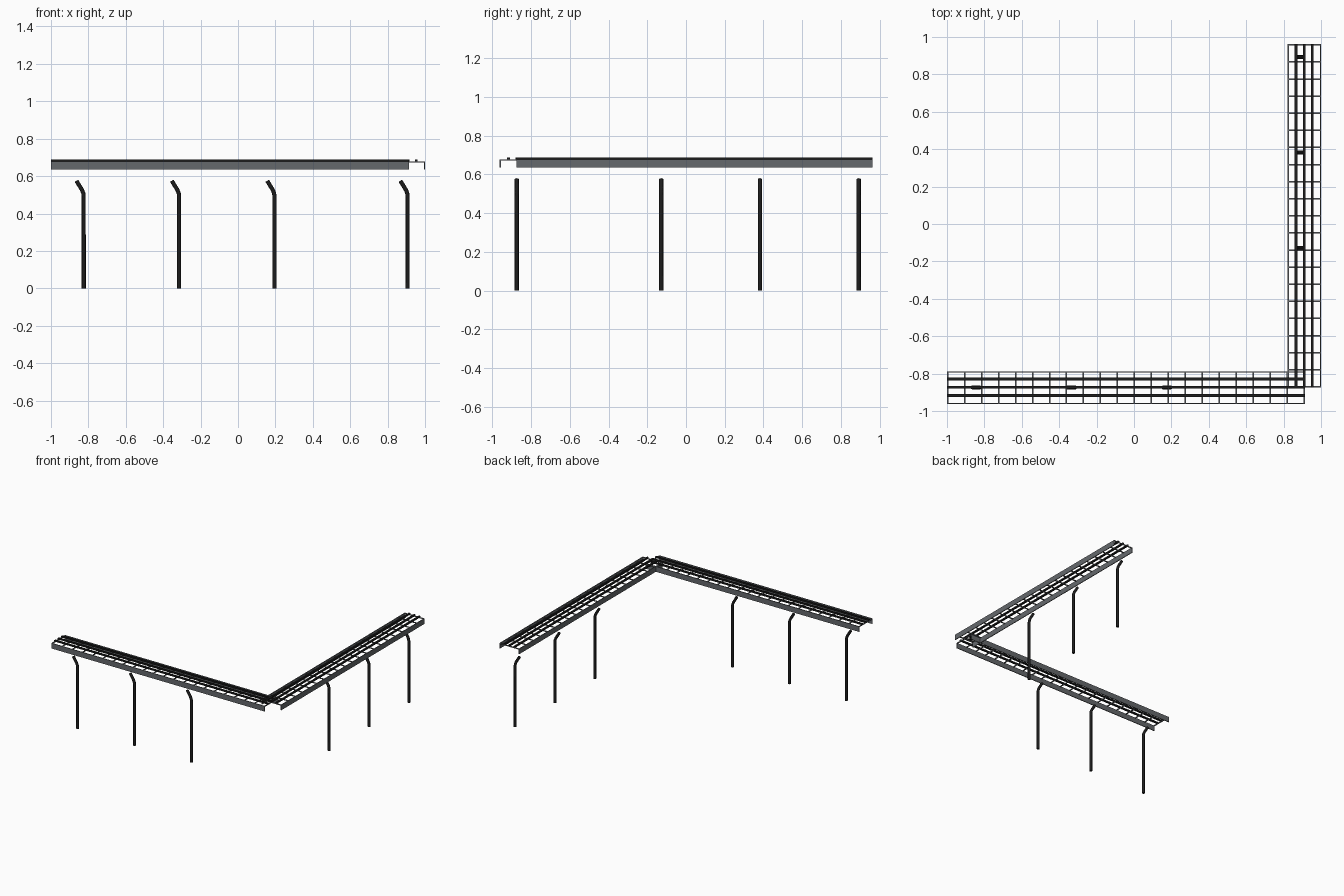
import bpy, bmesh
from mathutils import Vector

if "Cube" in bpy.data.objects:
    bpy.data.objects.remove(bpy.data.objects["Cube"], do_unlink=True)


def material(name, rgb):
    m = bpy.data.materials.new(name)
    m.use_nodes = True
    m.diffuse_color = (*rgb, 1)
    m.node_tree.nodes["Principled BSDF"].inputs["Base Color"].default_value = (*rgb, 1)
    return m


STEEL = material("grey steel", (0.13, 0.14, 0.15))
BLACK = material("black rubber", (0.012, 0.012, 0.012))


def finish(name, bm, mat):
    mesh = bpy.data.meshes.new(name)
    bm.to_mesh(mesh)
    bm.free()
    mesh.materials.append(mat)
    ob = bpy.data.objects.new(name, mesh)
    bpy.context.collection.objects.link(ob)
    return ob


def add_box(bm, lo, hi):
    lo, hi = Vector(lo), Vector(hi)
    geom = bmesh.ops.create_cube(bm, size=1)
    for v in geom["verts"]:
        v.co = (lo + hi) / 2 + Vector(a * b for a, b in zip(v.co, hi - lo))


# Trays: side plates, rungs and the long lines, along x or swapped along y
def tray(name, start, end, side_a, side_b, lines, rungs, swap):
    def box(bm, a0, a1, b0, b1, z0, z1):
        if swap:
            add_box(bm, (b0, a0, z0), (b1, a1, z1))
        else:
            add_box(bm, (a0, b0, z0), (a1, b1, z1))

    t = 0.006
    bm = bmesh.new()
    box(bm, start, end, side_a, side_a + t, 0.635, 0.678)
    box(bm, start, end, side_b - t, side_b, 0.635, 0.678)
    finish(name + "_side_plates", bm, STEEL)

    bm = bmesh.new()
    for i in range(rungs):
        a = start + (end - start - 0.008) * i / (rungs - 1)
        box(bm, a, a + 0.008, side_a, side_b, 0.672, 0.678)
    finish(name + "_rungs", bm, STEEL)

    bm = bmesh.new()
    for b in lines:
        box(bm, start, end, b - 0.007, b + 0.007, 0.677, 0.688)
    finish(name + "_long_lines", bm, BLACK)


tray("front_tray", -1.0, 0.913, -0.962, -0.788, (-0.917, -0.873, -0.829), 22, False)
tray("left_tray", -0.875, 0.962, 0.822, 1.0, (0.866, 0.910, 0.954), 21, True)


# Posts: round tubes with a bent head
def post(name, x, y):
    curve = bpy.data.curves.new(name, "CURVE")
    curve.dimensions = "3D"
    curve.bevel_depth = 0.011
    curve.bevel_resolution = 2
    curve.use_fill_caps = True
    path = [(0, 0), (0, 0.49), (-0.002, 0.508), (-0.009, 0.526), (-0.039, 0.575)]
    spline = curve.splines.new("POLY")
    spline.points.add(len(path) - 1)
    for p, (dx, z) in zip(spline.points, path):
        p.co = (x + dx, y, z, 1)
    curve.materials.append(BLACK)
    bpy.context.collection.objects.link(bpy.data.objects.new(name, curve))


for i in range(3):
    post(f"front_post_{i + 1}", -0.825 + 0.51 * i, -0.874)
    post(f"left_post_{i + 1}", 0.907, -0.128 + 0.51 * i)
